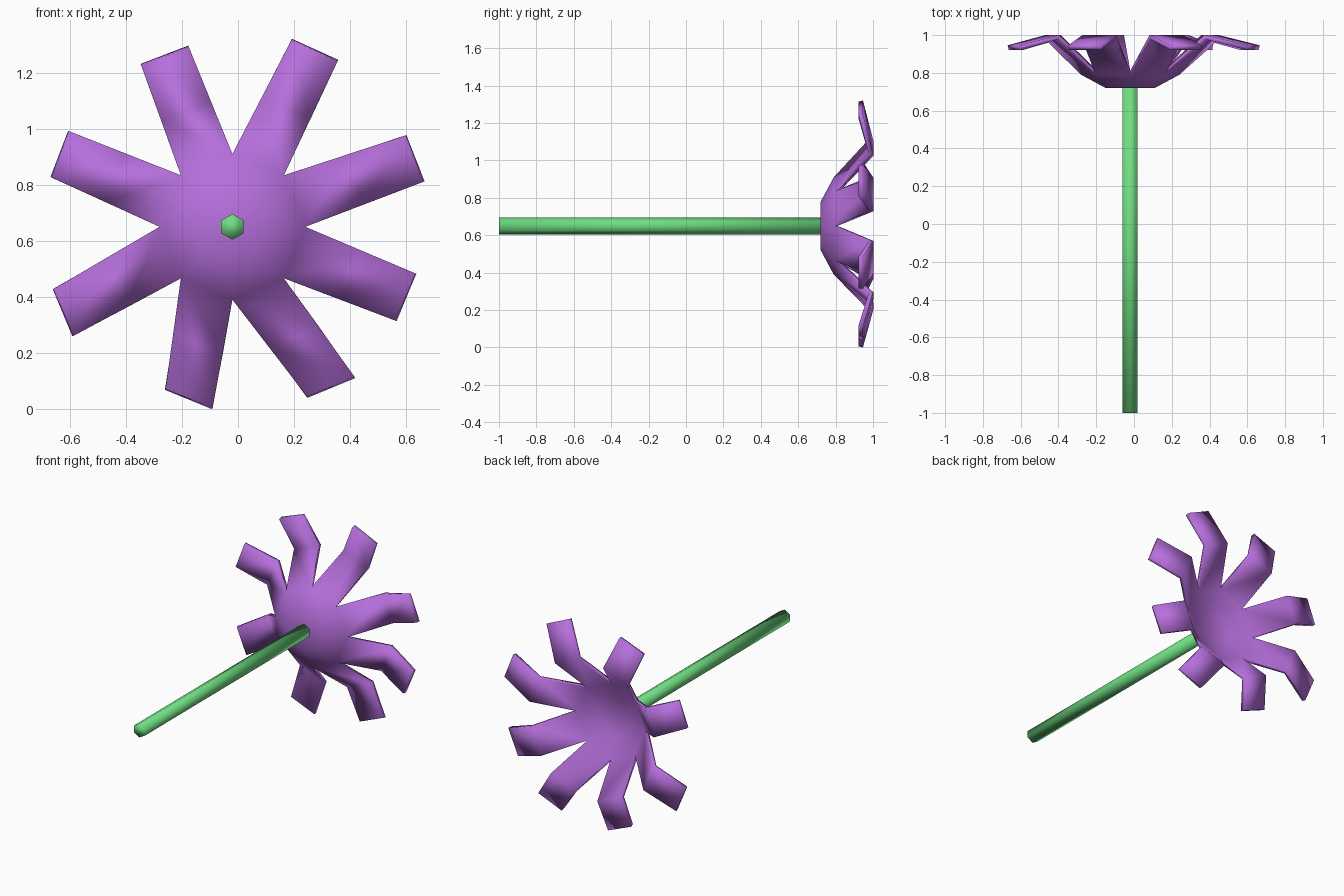
import bpy, bmesh, math
from mathutils import Vector

if "Cube" in bpy.data.objects:
    bpy.data.objects.remove(bpy.data.objects["Cube"])

CX, CZ = -0.02, 0.65


def material(name, color):
    m = bpy.data.materials.new(name)
    m.diffuse_color = color
    m.use_nodes = True
    m.node_tree.nodes["Principled BSDF"].inputs["Base Color"].default_value = m.diffuse_color
    return m


def ring(bm, radius, y):
    return [bm.verts.new((CX + radius * math.cos(k * math.pi / 4), y,
                          CZ + radius * math.sin(k * math.pi / 4))) for k in range(8)]


# Petal tip corners (x, z), one pair per petal, counter-clockwise from the right
TIPS = [((0.66, 0.81), (0.595, 0.975)), ((0.355, 1.24), (0.19, 1.315)),
        ((-0.175, 1.29), (-0.345, 1.225)), ((-0.6, 0.99), (-0.663, 0.825)),
        ((-0.655, 0.43), (-0.585, 0.262)), ((-0.258, 0.075), (-0.09, 0.006)),
        ((0.245, 0.046), (0.415, 0.116)), ((0.56, 0.316), (0.63, 0.485))]

# Blossom: octagonal cup with eight bent petals
bm = bmesh.new()
inner = ring(bm, 0.13, 0.72)
outer = ring(bm, 0.26, 0.79)
bm.faces.new(inner)
for k, (ta, tb) in enumerate(TIPS):
    n = (k + 1) % 8
    bm.faces.new((inner[k], outer[k], outer[n], inner[n]))
    tips, bends = [], []
    for base, tip in ((outer[k], ta), (outer[n], tb)):
        t = Vector((tip[0], 0.922, tip[1]))
        b = base.co.lerp(t, 0.5)
        b.y = 0.977
        tips.append(bm.verts.new(t))
        bends.append(bm.verts.new(b))
    bm.faces.new((outer[k], bends[0], bends[1], outer[n]))
    bm.faces.new((bends[0], tips[0], tips[1], bends[1]))
mesh = bpy.data.meshes.new("blossom")
bm.to_mesh(mesh)
bm.free()
blossom = bpy.data.objects.new("blossom", mesh)
bpy.context.collection.objects.link(blossom)
mesh.materials.append(material("petal_purple", (0.47, 0.16, 0.72, 1)))
mesh.shade_smooth()
solid = blossom.modifiers.new("thickness", 'SOLIDIFY')
solid.thickness = 0.025
solid.offset = -1

# Stem: six-sided rod running to the back of the cup
bpy.ops.mesh.primitive_cylinder_add(vertices=6, radius=0.046, depth=1.725,
                                    location=(CX, -0.1375, CZ),
                                    rotation=(math.pi / 2, 0, 0))
stem = bpy.context.object
stem.name = "stem"
stem.data.materials.append(material("stem_green", (0.16, 0.72, 0.22, 1)))
stem.data.shade_smooth()
